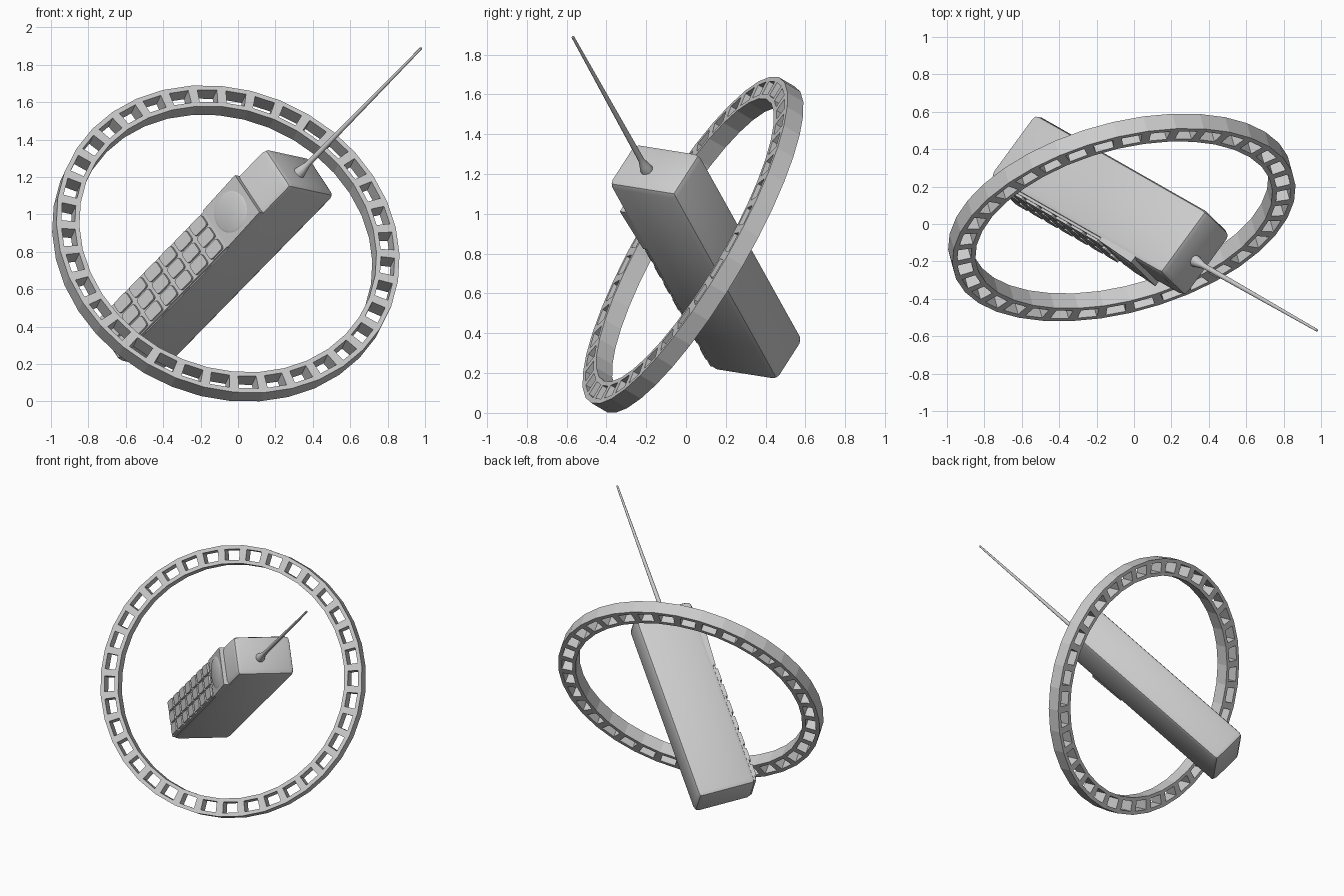
import bpy, bmesh, math
from mathutils import Matrix, Vector

if "Cube" in bpy.data.objects:
    bpy.data.objects.remove(bpy.data.objects["Cube"])

grey = bpy.data.materials.new("light_grey")
grey.use_nodes = True
COLOR = (0.6, 0.6, 0.6, 1)
grey.diffuse_color = COLOR
grey.node_tree.nodes["Principled BSDF"].inputs["Base Color"].default_value = COLOR


def frame(up, front, origin=(0, 0, 0)):
    """Local axes: z along up, -y along front."""
    z = Vector(up).normalized()
    y = -Vector(front)
    y = (y - z * y.dot(z)).normalized()
    m = Matrix((y.cross(z), y, z)).transposed().to_4x4()
    m.translation = Vector(origin)
    return m


def add(name, bm, matrix, smooth=False):
    bmesh.ops.recalc_face_normals(bm, faces=bm.faces)
    mesh = bpy.data.meshes.new(name)
    bm.to_mesh(mesh)
    bm.free()
    ob = bpy.data.objects.new(name, mesh)
    bpy.context.collection.objects.link(ob)
    ob.matrix_world = matrix
    mesh.materials.append(grey)
    if smooth:
        bpy.ops.object.select_all(action='DESELECT')
        ob.select_set(True)
        bpy.context.view_layer.objects.active = ob
        bpy.ops.object.shade_smooth_by_angle(angle=math.radians(35))
    return ob


def box(lo, hi, bm=None):
    bm = bm or bmesh.new()
    lo, hi = Vector(lo), Vector(hi)
    size = hi - lo
    m = Matrix.Translation((lo + hi) / 2) @ Matrix.Diagonal((*size, 1))
    bmesh.ops.create_cube(bm, size=1, matrix=m)
    return bm


def lathe(profile, sides):
    """Spin (radius, height) points about local z."""
    bm = bmesh.new()
    vs = [bm.verts.new((r, 0, z)) for r, z in profile]
    es = [bm.edges.new(p) for p in zip(vs, vs[1:])]
    bmesh.ops.spin(bm, geom=vs + es, cent=(0, 0, 0), axis=(0, 0, 1),
                   angle=math.tau, steps=sides)
    bmesh.ops.remove_doubles(bm, verts=bm.verts, dist=1e-5)
    return bm


# Handset body
phone = frame((0.65, -0.37, 0.665), (-0.585, -0.80, 0.127))
X0, X1, FRONT, BACK, BOTTOM, TOP = -0.81, -0.525, -0.30, 0.12, -0.325, 1.095
MID = (X0 + X1) / 2
bm = box((X0, FRONT, BOTTOM), (X1, BACK, TOP))
bmesh.ops.bevel(bm, geom=bm.edges[:], offset=0.035, segments=2, profile=0.5, affect='EDGES')
add("handset_body", bm, phone, True)

# Keypad backing and keys
add("keypad_plate", box((X0 + 0.015, FRONT - 0.006, BOTTOM + 0.02),
                        (X1 - 0.015, FRONT + 0.01, 0.6)), phone)
bm = bmesh.new()
PITCH = 0.124
for row in range(7):
    for col in (-1, 0, 1):
        x, z = MID + col * 0.085, 0.52 - row * PITCH
        box((x - 0.036, FRONT - 0.02, z - 0.05), (x + 0.036, FRONT, z + 0.05), bm)
upright = [e for e in bm.edges
           if abs(e.verts[0].co.y - e.verts[1].co.y) > 0.01]
bmesh.ops.bevel(bm, geom=upright, offset=0.014, segments=2, profile=0.5, affect='EDGES')
add("keys", bm, phone)

# Wedge-shaped earpiece panel, thicker at its upper end
EAR_LOW, EAR_HIGH = 0.59, 0.87
bm = box((X0 + 0.008, FRONT - 0.01, EAR_LOW), (X1 - 0.008, FRONT + 0.02, EAR_HIGH))
for v in bm.verts:
    if v.co.y < FRONT and v.co.z > 0.7:
        v.co.y = FRONT - 0.028
add("earpiece_panel", bm, phone)

# Thin disc lying on the sloping panel
slope = math.atan2(0.018, EAR_HIGH - EAR_LOW)
disc = lathe([(0, 0.006), (0.1, 0.006), (0.112, 0), (0, 0)], 40)
add("earpiece_disc", disc, phone @ Matrix.Translation((MID, FRONT - 0.0185, 0.725))
    @ Matrix.Rotation(math.pi / 2 + slope, 4, 'X'), True)

# Antenna
antenna = lathe([(0, 0), (0.032, 0), (0.032, 0.012), (0.025, 0.04), (0.016, 0.075),
                 (0.015, 0.1), (0.007, 1.01), (0, 1.018)], 16)
add("antenna", antenna, phone @ Matrix.Translation((-0.648, -0.122, TOP - 0.005)), True)

# Ring: flat annulus of cells with open windows, thickened
SEGMENTS, OUTER, INNER, RIM = 36, 0.945, 0.818, 0.026
radii = [INNER, INNER + RIM, OUTER - RIM, OUTER]
steps = [0, 0.16, 0.84]
bm = bmesh.new()
columns = []
for s in range(SEGMENTS):
    a, b = (Vector((math.cos(t), math.sin(t), 0))
            for t in ((s + k) * math.tau / SEGMENTS for k in (-0.5, 0.5)))
    for f in steps:
        columns.append([bm.verts.new(a.lerp(b, f) * r) for r in radii])
for i, col in enumerate(columns):
    nxt = columns[(i + 1) % len(columns)]
    for j in range(3):
        if not (i % 3 == 1 and j == 1):
            bm.faces.new((col[j], col[j + 1], nxt[j + 1], nxt[j]))
ring_frame = frame((0.237, -0.838, 0.492), (0.237, 0.2, -1), (-0.065, 0.035, 0.845))
ring = add("windowed_ring", bm, ring_frame @ Matrix.Rotation(math.pi / 2, 4, 'Z'))
solid = ring.modifiers.new("thickness", 'SOLIDIFY')
solid.thickness, solid.offset = 0.095, 0
